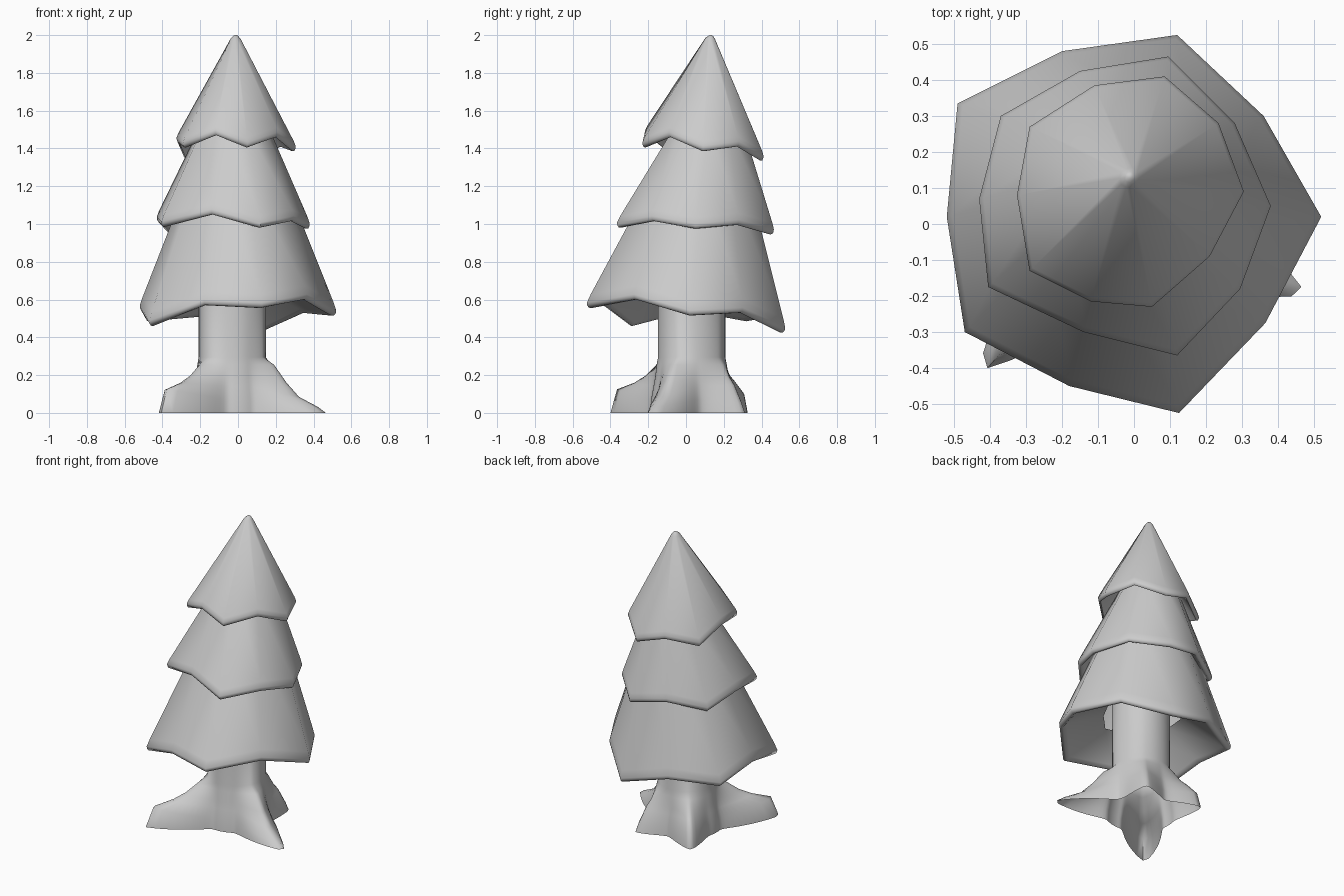
import bpy, bmesh, math
from mathutils import Vector

if "Cube" in bpy.data.objects:
    bpy.data.objects.remove(bpy.data.objects["Cube"])


def finish(name, bm, angle):
    bmesh.ops.recalc_face_normals(bm, faces=bm.faces)
    me = bpy.data.meshes.new(name)
    bm.to_mesh(me)
    bm.free()
    ob = bpy.data.objects.new(name, me)
    bpy.context.collection.objects.link(ob)
    bpy.ops.object.select_all(action='DESELECT')
    ob.select_set(True)
    bpy.context.view_layer.objects.active = ob
    bpy.ops.object.shade_smooth_by_angle(angle=math.radians(angle))
    return ob


def skin(bm, rings):
    # join consecutive closed rings with quads
    loops = [[bm.verts.new(p) for p in r] for r in rings]
    for a, b in zip(loops, loops[1:]):
        n = len(a)
        for i in range(n):
            j = (i + 1) % n
            bm.faces.new((a[i], a[j], b[j], b[i]))
    return loops


def tier(name, outline, peak, top, hole, tip=None):
    # cone of needles with a wavy rolled hem and a shallow recessed underside
    pts = [Vector(p) for p in outline]
    peak = Vector(peak)
    mid = sum(pts, Vector()) / len(pts)

    def ring(scale, dz, f=0.0):
        out = []
        for p in pts:
            q = Vector((mid.x + (p.x - mid.x) * scale,
                        mid.y + (p.y - mid.y) * scale, p.z + dz))
            out.append(q.lerp(peak, f))
        return out

    inner = [Vector((p.x, p.y, mid.z + .17)) for p in ring(hole, 0)]
    hem = [ring(.91, .018), ring(.95, .0), ring(.98, .002),
           ring(.997, .014), ring(1.0, .028), ring(1.0, .035, .03)]
    rings = [inner] + hem + [ring(1.0, .035, top)]
    if tip:
        rings.append([Vector((p.x, p.y, min(p.z, tip - .006))) for p in ring(1.0, .035, .955)])
        rings.append([Vector((p.x, p.y, tip)) for p in ring(1.0, .035, .98)])
    bm = bmesh.new()
    loops = skin(bm, rings)
    if tip:
        bm.faces.new(loops[-1])
    return finish(name, bm, 62)


# Three stacked needle tiers: hem corners, the point they lean to, cut-off
tier("lower_tier", [
    (.12, .525, .425), (.36, .30, .53), (.52, .02, .515), (.365, -.275, .60),
    (.125, -.525, .555), (-.18, -.45, .57), (-.47, -.30, .46),
    (-.52, .02, .54), (-.49, .335, .485), (-.20, .48, .51)],
    (-.01, .17, 1.88), .5, .45)
tier("middle_tier", [
    (.095, .465, .945), (.28, .28, .995), (.38, .05, .975), (.295, -.18, 1.015),
    (.12, -.365, .98), (-.14, -.30, 1.05), (-.405, -.175, .985),
    (-.43, .07, 1.01), (-.37, .30, .945), (-.15, .425, .995)],
    (-.01, .18, 1.91), .55, .5)
tier("top_tier", [
    (.085, .41, 1.335), (.235, .28, 1.41), (.305, .09, 1.385), (.21, -.09, 1.46),
    (.05, -.23, 1.405), (-.12, -.215, 1.47), (-.29, -.13, 1.405),
    (-.325, .08, 1.43), (-.29, .27, 1.35), (-.11, .385, 1.395)],
    (-.012, .132, 2.03), .915, .5, tip=2.0)

# Trunk flaring into four roots: tip x, tip y, mid height, end height
CX, CY, RAD, VALLEY = -.03, .03, .178, .22
roots = [(-.415, -.393, .16, .125), (.46, -.187, .085, .03),
         (-.26, .325, .165, .10), (.16, .31, .15, .05)]
N = 96
rings = [[] for _ in range(7)]
for i in range(N):
    th = 2 * math.pi * i / N
    w, reach, m, h = 0, VALLEY, .14, .07
    for x, y, rm, rh in roots:
        d = abs((th - math.atan2(y - CY, x - CX) + math.pi) % (2 * math.pi) - math.pi)
        k = max(0, 1 - max(0, d - .025) / .64) ** 1.8
        if k > w:
            w = k
            reach = VALLEY + (math.hypot(x - CX, y - CY) - VALLEY) * k
            m = .14 + (rm - .14) * k
            h = .07 + (rh - .07) * k
    steps = [(0, .85), (0, .295), (.17, .255), (.37, (.255 + m) / 2 - .01),
             (.57, m), (.88, h), (1, 0)]
    for ring, (t, z) in zip(rings, steps):
        r = RAD + (reach - RAD) * t
        ring.append((CX + r * math.cos(th), CY + r * math.sin(th), z))
bm = bmesh.new()
loops = skin(bm, rings)
bm.faces.new(loops[0])
finish("trunk_and_roots", bm, 80)
